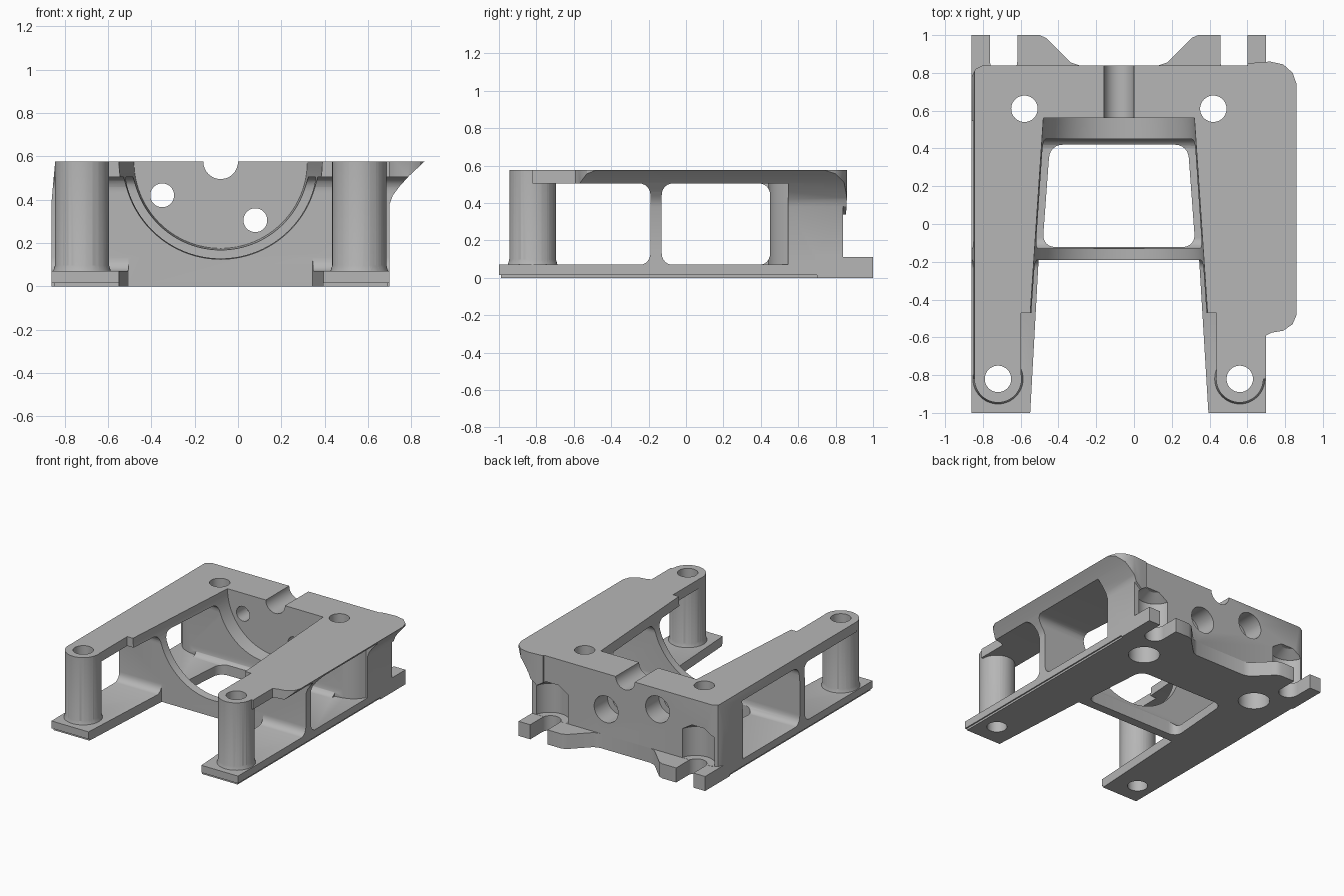
import bpy, bmesh, math
from mathutils import Vector, Matrix

if "Cube" in bpy.data.objects:
    bpy.data.objects.remove(bpy.data.objects["Cube"], do_unlink=True)

mat = bpy.data.materials.new("plain_grey")
mat.use_nodes = True
GREY = (0.47, 0.47, 0.47, 1)
mat.diffuse_color = GREY
mat.node_tree.nodes["Principled BSDF"].inputs["Base Color"].default_value = GREY

MID = -0.08    # symmetry line of the bracket
TOP = 0.575


def link(name, bm):
    bmesh.ops.recalc_face_normals(bm, faces=bm.faces)
    me = bpy.data.meshes.new(name)
    bm.to_mesh(me)
    bm.free()
    me.materials.append(mat)
    ob = bpy.data.objects.new(name, me)
    bpy.context.collection.objects.link(ob)
    return ob


def rounded(pts, r, n=6):
    """Replace each corner with an arc-like curve."""
    out = []
    pts = [Vector(p) for p in pts]
    for i, p in enumerate(pts):
        a = p + (pts[i - 1] - p).normalized() * r
        b = p + (pts[(i + 1) % len(pts)] - p).normalized() * r
        for k in range(n + 1):
            t = k / n
            w = 0.83    # weight that makes the corner close to a true arc
            d = (1 - t) ** 2 + 2 * w * t * (1 - t) + t * t
            out.append((a * (1 - t) ** 2 + p * 2 * w * t * (1 - t) + b * t * t) / d)
    return out


def prism(name, pts, lo, hi, axis="z", r=0):
    """Extrude a profile along an axis (z: xy, y: xz, x: yz)."""
    if r:
        pts = rounded(pts, r)
    place = {"z": lambda a, b, h: (a, b, h),
             "y": lambda a, b, h: (a, h, b),
             "x": lambda a, b, h: (h, a, b)}[axis]
    bm = bmesh.new()
    face = bm.faces.new([bm.verts.new(place(p[0], p[1], lo)) for p in pts])
    ext = bmesh.ops.extrude_face_region(bm, geom=[face])
    move = Vector(place(0, 0, hi - lo))
    bmesh.ops.translate(bm, vec=move, verts=[v for v in ext["geom"] if isinstance(v, bmesh.types.BMVert)])
    return link(name, bm)


def rect(a0, a1, b0, b1):
    return [(a0, b0), (a1, b0), (a1, b1), (a0, b1)]


def rod(name, a, b, r1, r2=None, n=48):
    a, b = Vector(a), Vector(b)
    rot = (b - a).to_track_quat("Z", "Y").to_matrix().to_4x4()
    bm = bmesh.new()
    bmesh.ops.create_cone(bm, cap_ends=True, segments=n, radius1=r1, radius2=r2 or r1,
                          depth=(b - a).length, matrix=Matrix.Translation((a + b) / 2) @ rot)
    return link(name, bm)


def combine(target, op, *others):
    for other in others:
        mod = target.modifiers.new("bool", "BOOLEAN")
        mod.operation, mod.object, mod.solver = op, other, "EXACT"
        bpy.context.view_layer.objects.active = target
        bpy.ops.object.modifier_apply(modifier=mod.name)
        bpy.data.objects.remove(other, do_unlink=True)


def mirror(pts):
    return [(2 * MID - x, y) for x, y in pts]


# Solid body with softened rear corner
body = prism("bracket", [(-0.86, -0.82), (0.7, -0.82), (0.7, 0.84), (-0.8, 0.84),
                         (-0.84, 0.82), (-0.86, 0.78)], 0.02, TOP)

# Overhanging deck edge with a concave underside
flange = prism("flange", [(0.6, 0.3), (0.7, 0.38), (0.715, 0.42), (0.745, 0.46),
                          (0.79, 0.51), (0.86, TOP), (0.6, TOP)], -0.7, 0.9, "y")
plan = prism("flange_plan", [(0.5, -0.59), (0.7, -0.59), (0.73, -0.575), (0.79, -0.565), (0.84, -0.53),
                             (0.861, -0.48), (0.861, 0.74), (0.84, 0.8), (0.79, 0.845), (0.72, 0.86),
                             (0.65, 0.855), (0.5, 0.84)], 0, 1)
combine(flange, "INTERSECT", plan)
combine(body, "UNION", flange)

# Side windows, front step, tapered round cradle and sloped side
combine(body, "DIFFERENCE",
        prism("front_window", rect(-1.3, -0.19, 0.068, 0.505), -1.2, 1.2, "x", 0.065),
        prism("rear_window", rect(-0.13, 0.45, 0.068, 0.505), -1.2, 1.2, "x", 0.065),
        prism("front_step", rect(-0.597, 0.437, -1.2, -0.47), 0.05, 1),
        rod("cradle", (MID, 0.56, TOP), (MID, -0.6, TOP), 0.4, 0.478, 96),
        prism("side_draft", [(-0.86, 0.4), (-0.842, 0.6), (-0.95, 0.6), (-0.95, 0.4)], -1.2, 1.2, "y"))
pocket = [(0.9, 0.3), (0.9, 0.545), (0.69, 0.545), (0.665, 0.51), (0.63, 0.475), (0.57, 0.452), (0.5, 0.44), (0.5, 0.3)]
for pts in (pocket, mirror(pocket)):
    combine(body, "DIFFERENCE", prism("window_pocket", pts, 0.068, 0.505))

# Floor plate with a chamfered lower edge, and slotted rear feet
floor = prism("floor", rect(-0.86, 0.7, -1, 0.84), 0.015, 0.07)
edge = prism("floor_edge", rect(-0.85, 0.69, -0.99, 0.84), 0, 0.015)
combine(body, "UNION", floor, edge)
foot = [(-0.86, 0.7), (-0.86, 1), (-0.5, 1), (-0.465, 0.985), (-0.335, 0.855), (-0.29, 0.84), (-0.29, 0.7)]
for pts in (foot, mirror(foot)):
    combine(body, "UNION", prism("foot", pts, 0, 0.11))

# Front opening and floor window
combine(body, "DIFFERENCE",
        prism("front_opening", [(-0.555, -1.1), (0.4, -1.1), (0.345, -0.19), (-0.505, -0.19)], -0.1, 0.15),
        prism("floor_window", [(-0.485, -0.122), (0.325, -0.122), (0.285, 0.42), (-0.445, 0.42)],
              -0.1, 0.12, "z", 0.07))

# Front posts flared at both ends
for x in (-0.72, 0.56):
    combine(body, "UNION",
            rod("post", (x, -0.82, 0.03), (x, -0.82, TOP), 0.125),
            rod("post_flare", (x, -0.82, 0.05), (x, -0.82, 0.1), 0.139, 0.124))
    combine(body, "DIFFERENCE", rod("post_hole", (x, -0.82, -0.1), (x, -0.82, 1), 0.07))

# Rear vertical holes, foot slots and wall scallops
for s in (-1, 1):
    x, sx = MID + s * 0.5, MID + s * 0.61
    combine(body, "DIFFERENCE",
            rod("rear_hole", (x, 0.61, -0.1), (x, 0.61, 1), 0.07),
            rod("rear_counterbore", (x, 0.61, -0.1), (x, 0.61, 0.2), 0.11),
            rod("slot_end", (sx, 0.86, -0.1), (sx, 0.86, 0.3), 0.072),
            prism("slot", rect(sx - 0.072, sx + 0.072, 0.86, 1.1), -0.1, 0.2),
            rod("scallop", (sx, 0.87, 0.111), (sx, 0.87, 0.33), 0.135),
            rod("scallop_top", (sx, 0.87, 0.329), (sx, 0.87, 0.38), 0.135, 0.06))

# Rear wall bores and top notch
for x, z in ((-0.35, 0.42), (0.08, 0.305)):
    combine(body, "DIFFERENCE",
            rod("bore", (x, 0.3, z), (x, 1, z), 0.055),
            rod("counterbore", (x, 0.68, z), (x, 1, z), 0.1))
combine(body, "DIFFERENCE", rod("notch", (MID, 0.4, TOP), (MID, 1.1, TOP), 0.08))

# Smooth shading with sharp edges kept
bpy.ops.object.select_all(action="DESELECT")
body.select_set(True)
bpy.context.view_layer.objects.active = body
bpy.ops.object.shade_smooth_by_angle(angle=math.radians(30))
